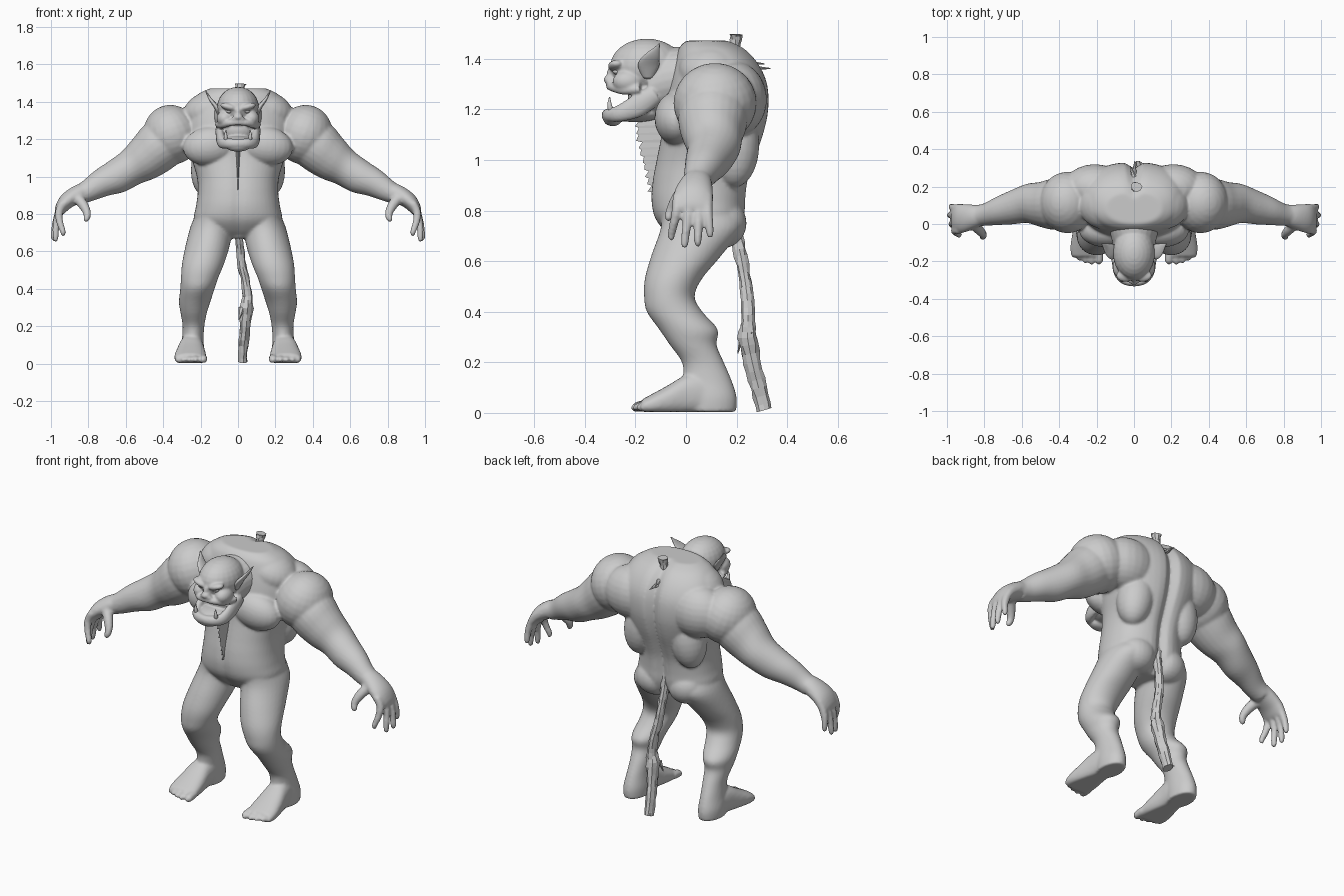
import bpy, bmesh, math, random
from mathutils import Vector, Matrix

random.seed(4)
X, Y, Z = Vector((1, 0, 0)), Vector((0, 1, 0)), Vector((0, 0, 1))


def smooth_path(st, sub=4):
    # Catmull-Rom through stations (x, y, z, radius_a, radius_b)
    out = []
    for i in range(len(st) - 1):
        p0, p1, p2, p3 = (st[max(0, min(len(st) - 1, i + k))] for k in (-1, 0, 1, 2))
        for j in range(sub):
            t = j / sub
            out.append([0.5 * (2 * b + (c - a) * t + (2 * a - 5 * b + 4 * c - d) * t * t
                               + (3 * b - a - 3 * c + d) * t ** 3)
                        for a, b, c, d in zip(p0, p1, p2, p3)])
    out.append(list(st[-1]))
    return out


def tube(bm, st, ref=X, axis=None, mirror=False, n=24, p=2.0, sub=4, jitter=0):
    path = smooth_path(st, sub)
    for s in ((1, -1) if mirror else (1,)):
        rings = []
        for i, q in enumerate(path):
            a, b = path[max(0, i - 1)], path[min(len(path) - 1, i + 1)]
            t = (axis or Vector(b[:3]) - Vector(a[:3])).normalized()
            u = (ref - t * ref.dot(t)).normalized()
            v = t.cross(u)
            ring = []
            for k in range(n):
                ang = 2 * math.pi * k / n
                c, d = math.cos(ang), math.sin(ang)
                c = math.copysign(abs(c) ** (2 / p), c)
                d = math.copysign(abs(d) ** (2 / p), d)
                r = 1 + random.uniform(-jitter, jitter)
                co = Vector(q[:3]) + (u * c * max(q[3], .002) + v * d * max(q[4], .002)) * r
                ring.append(bm.verts.new((co.x * s, co.y, co.z)))
            rings.append(ring)
        for r0, r1 in zip(rings, rings[1:]):
            for k in range(n):
                bm.faces.new((r0[k], r0[(k + 1) % n], r1[(k + 1) % n], r1[k]))
        bm.faces.new(rings[0])
        bm.faces.new(rings[-1])


def blob(bm, c, r, mirror=False, tilt=0):
    for s in ((1, -1) if mirror else (1,)):
        m = (Matrix.Translation((c[0] * s, c[1], c[2])) @ Matrix.Rotation(tilt * s, 4, 'Y')
             @ Matrix.Diagonal((*r, 1)))
        bmesh.ops.create_uvsphere(bm, u_segments=24, v_segments=14, radius=1, matrix=m)


def finish(bm, name, voxel=0, iters=0, smooth=True):
    bmesh.ops.recalc_face_normals(bm, faces=bm.faces[:])
    me = bpy.data.meshes.new(name)
    bm.to_mesh(me)
    bm.free()
    for f in me.polygons:
        f.use_smooth = smooth
    ob = bpy.data.objects.new(name, me)
    bpy.context.collection.objects.link(ob)
    if voxel:
        r = ob.modifiers.new("fuse", 'REMESH')
        r.mode, r.voxel_size, r.use_smooth_shade = 'VOXEL', voxel, True
        s = ob.modifiers.new("soften", 'SMOOTH')
        s.factor, s.iterations = 0.5, iters
    return ob


# torso core: z, front y, back y, half width
bm = bmesh.new()
rows = [(.67, -.03, .17, .10), (.71, -.08, .21, .19), (.77, -.125, .235, .235), (.84, -.14, .24, .225),
        (.92, -.135, .25, .215), (1.0, -.12, .275, .22), (1.1, -.10, .31, .25), (1.2, -.09, .33, .28),
        (1.3, -.07, .325, .29), (1.38, -.05, .29, .265), (1.44, -.03, .235, .215), (1.472, 0, .17, .15)]
tube(bm, [(0, (f + b) / 2, z, w, (b - f) / 2) for z, f, b, w in rows], axis=Z, n=48, p=2.3)
# chest, back and hip muscles
blob(bm, (.145, -.035, 1.165), (.15, .09, .105), True, .15)
blob(bm, (.21, .19, 1.24), (.17, .13, .15), True)
blob(bm, (.15, .19, 1.06), (.1, .1, .17), True, -.15)
blob(bm, (.1, .14, .75), (.11, .1, .1), True)
blob(bm, (.15, .1, 1.36), (.15, .13, .1), True, .35)
# spine furrow and belly line
for v in bm.verts:
    g = math.exp(-(v.co.x / .03) ** 2)
    if v.co.y > .1:
        v.co.y -= .035 * g
    elif v.co.y < -.05:
        v.co.y += .01 * g
# shoulders and arms
blob(bm, (.355, .115, 1.225), (.15, .165, .16), True, .35)
tube(bm, [(.28, .12, 1.25, .13, .12), (.42, .107, 1.165, .138, .138), (.5, .105, 1.1, .12, .122),
          (.57, .11, 1.05, .105, .1), (.65, .09, 1.0, .092, .092), (.73, .07, .965, .076, .076),
          (.8, .05, .925, .06, .06), (.85, .045, .9, .056, .05)],
     ref=Y, axis=Vector((1, 0, -.55)), mirror=True)
# palms, fingers and thumbs
tube(bm, [(.80, .05, .93, .05, .045), (.86, .04, .905, .065, .048), (.92, .03, .865, .078, .042),
          (.955, .028, .815, .078, .028), (.96, .028, .80, .06, .015)], ref=Y, mirror=True)
for y0, y1, x1, z1 in ((-.035, -.058, .935, .68), (.01, -.005, .975, .65), (.05, .047, .985, .655),
                       (.085, .095, .975, .69)):
    zm = (.83 + z1) / 2
    tube(bm, [(.935, y0, .86, .02, .02), (.957, y0, .81, .021, .022),
              ((.97 + x1) / 2, (y0 + y1) / 2, zm, .018, .019), (x1, y1, z1 + .025, .016, .016),
              (x1, y1, z1 + .006, .011, .011), (x1, y1, z1, .004, .004)], ref=Y, mirror=True, n=12)
tube(bm, [(.86, .0, .89, .03, .03), (.825, -.035, .845, .026, .027), (.805, -.06, .80, .02, .021),
          (.812, -.07, .77, .016, .016), (.815, -.072, .757, .005, .005)], ref=Y, mirror=True, n=12)
# legs
tube(bm, [(.125, .05, .80, .1, .15), (.14, .06, .73, .115, .16), (.165, .0, .62, .118, .138),
          (.188, -.05, .53, .112, .113), (.205, -.066, .46, .1, .1), (.217, -.045, .4, .092, .11),
          (.232, .01, .33, .084, .116), (.237, .028, .27, .07, .093), (.238, .067, .2, .058, .083),
          (.242, .085, .13, .058, .095), (.245, .098, .06, .065, .103), (.245, .1, 0, .062, .098)],
     axis=Z, mirror=True, n=32)
blob(bm, (.205, -.09, .44), (.065, .075, .06), True)
# feet and toes
tube(bm, [(.245, .14, .06, .05, .06), (.246, .06, .075, .062, .08), (.25, 0, .07, .068, .08),
          (.253, -.07, .05, .08, .06), (.255, -.13, .034, .086, .043), (.255, -.175, .025, .08, .028)],
     axis=Y, mirror=True, p=2.4)
for x, y, r in ((.187, -.212, .023), (.226, -.214, .018), (.26, -.207, .017), (.292, -.195, .016),
                (.32, -.178, .016)):
    tube(bm, [(x, y + .07, .03, r, r), (x, y + .03, .026, r, r), (x, y + .008, .022, r * .9, r * .85),
              (x, y - .004, .02, r * .3, r * .3)], axis=Y, mirror=True, n=12)
for v in bm.verts:
    v.co.z = max(v.co.z, .004)
finish(bm, "body", .008, 6)

# head: skull, neck, brow, face, open jaw
bm = bmesh.new()
blob(bm, (0, -.155, 1.37), (.112, .145, .11))
tube(bm, [(0, .1, 1.33, .16, .125), (0, .0, 1.325, .14, .125), (0, -.08, 1.315, .12, .125),
          (0, -.15, 1.29, .105, .11)], axis=Y)
blob(bm, (.045, -.275, 1.372), (.052, .034, .02), True, -.25)
blob(bm, (.07, -.23, 1.31), (.044, .06, .045), True)
blob(bm, (0, -.285, 1.34), (.018, .028, .04))
blob(bm, (0, -.30, 1.318), (.026, .026, .02))
blob(bm, (.02, -.298, 1.308), (.016, .018, .012), True)
tube(bm, [(.096, -.18, 1.28, .02, .03), (.082, -.245, 1.278, .02, .02), (.05, -.285, 1.287, .018, .018),
          (0, -.302, 1.292, .016, .016)], ref=Z, mirror=True, n=14)
blob(bm, (0, -.23, 1.3), (.08, .07, .024))
tube(bm, [(.09, -.12, 1.26, .04, .03), (.095, -.19, 1.215, .045, .024), (.085, -.26, 1.185, .034, .024),
          (.05, -.3, 1.178, .028, .024), (0, -.312, 1.176, .026, .023)], ref=Z, mirror=True, n=14)
blob(bm, (0, -.2, 1.185), (.09, .11, .035))
blob(bm, (0, -.29, 1.158), (.062, .036, .024))
blob(bm, (0, -.14, 1.25), (.098, .09, .08))
finish(bm, "head", .006, 4)

# pointed ears
bm = bmesh.new()
tube(bm, [(.09, -.15, 1.33, .025, .018), (.118, -.148, 1.375, .042, .013), (.145, -.132, 1.41, .03, .009),
          (.16, -.118, 1.435, .015, .006), (.174, -.105, 1.46, .002, .002)], ref=Y, mirror=True, n=14)
finish(bm, "ears")

# eyes and tusks
bm = bmesh.new()
blob(bm, (.045, -.272, 1.35), (.02, .018, .012), True)
finish(bm, "eyes")
bm = bmesh.new()
tube(bm, [(.062, -.29, 1.18, .012, .012), (.066, -.302, 1.215, .01, .01), (.064, -.302, 1.25, .002, .002)],
     mirror=True, n=10)
finish(bm, "tusks")

# ragged chest hair: a thin vertical blade, thick at the body and thin at its edge
bm = bmesh.new()
cols = []
for i in range(22):
    f = i / 21
    z = 1.17 - .30 * f
    y = -.203 + .06 * f ** 1.5 + (.014 if i % 2 else 0) + random.uniform(-.006, .006)
    w = .013 * (1 - f) + .002
    cols.append([bm.verts.new(c) for c in ((-w, -.06, z), (w, -.06, z), (0, y, z - (0 if i % 2 else .008)))])
for a, b in zip(cols, cols[1:]):
    for k in range(3):
        bm.faces.new((a[k], a[(k + 1) % 3], b[(k + 1) % 3], b[k]))
bm.faces.new(cols[0])
bm.faces.new(cols[-1])
finish(bm, "chest_hair", smooth=False)

# rough wooden staff running up behind the back
bm = bmesh.new()
tube(bm, [(.025, .312, .012, .024, .03), (.028, .287, .1, .026, .032), (.038, .262, .2, .03, .034),
          (.045, .243, .3, .036, .038), (.05, .245, .36, .027, .028), (.04, .243, .44, .024, .027),
          (.022, .234, .52, .024, .026), (.01, .217, .62, .022, .026), (.004, .2, .7, .022, .026),
          (0, .18, .85, .025, .025), (.005, .17, 1.15, .026, .026), (.008, .185, 1.38, .024, .024),
          (.01, .195, 1.46, .023, .022), (.012, .198, 1.497, .03, .026)], n=9, sub=3, jitter=.14)
finish(bm, "wooden_staff", smooth=False)

# splinters: on the upper back and along the staff
bm = bmesh.new()
for a, b, r in (((0, .25, 1.365), (.004, .335, 1.362), .018), ((0, .25, 1.385), (-.02, .31, 1.38), .014),
                ((.02, .22, .30), (.005, .205, .235), .018), ((.05, .25, .3), (.08, .262, .32), .016),
                ((.03, .30, .05), (.0, .335, .02), .014), ((.03, .24, .52), (.045, .222, .50), .014)):
    tube(bm, [(*a, r, r * .6), (*b, .002, .002)], ref=X + Z * .2, n=6, sub=1)
finish(bm, "splinters", smooth=False)
